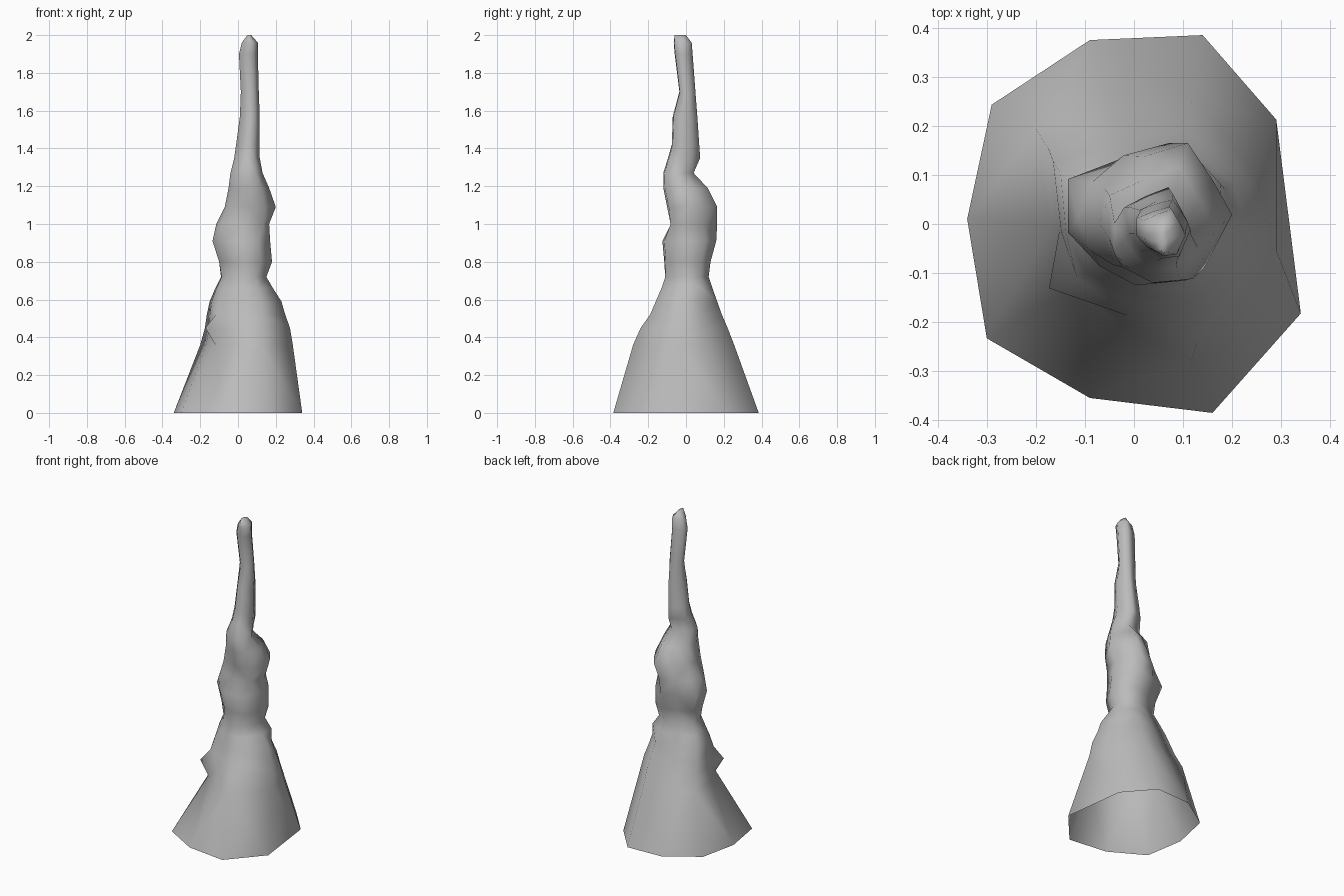
import bpy
import bmesh

default_cube = bpy.data.objects.get("Cube")
if default_cube:
    bpy.data.objects.remove(default_cube, do_unlink=True)

# Nine-sided outlines in hundredths: broad foot, ledge of the skirt, twisted trunk
FOOT = [(-34, 1), (-29, 24), (-9, 37), (14, 38), (29, 21),
        (34, -18), (16, -38), (-9, -35), (-30, -23)]
LEDGE = [(-17, 0), (-20, 19), (-5, 22), (11, 25), (24, 10),
         (28, -5), (11, -27), (-4, -19), (-17, -13)]
TRUNK = [(-13, -1), (-13, 10), (-2, 14), (9, 17), (15, 9),
         (20, 1), (13, -11), (2, -12), (-6, -8)]
LEDGE_HEIGHT, TRUNK_HEIGHT = 36, 80

# Each ring in hundredths: height, left edge, right edge, front edge, back edge
RINGS = [
    (0, -34, 34, -38.5, 38.5),
    (36, -20, 29, -28, 25.5),
    (45, -17.5, 27.5, -24, 22),
    (52, -16.5, 25, -19, 19),
    (59, -15, 23, -16, 16.5),
    (66, -12, 18.5, -13, 14),
    (72, -9, 15, -11, 12),
    (80, -10, 18, -11.5, 13),
    (91, -13.5, 17, -12.5, 16),
    (100, -11.5, 16.5, -8, 16.5),
    (109, -7, 20, -10, 16.5),
    (119, -5, 16.5, -12, 11.5),
    (127, -4, 13, -12, 4),
    (135, -2, 11.5, -9.5, 7.5),
    (142, -1, 11.5, -7.5, 7),
    (157, 1, 11.5, -7, 6),
    (170, 1.5, 11, -3.5, 5),
    (190, 0.5, 10.5, -6, 3.5),
    (196, 2, 10.5, -6.5, 3),
    (200, 5, 7, -6, 0),
]

# Knobs and hollows: (ring height, corner) moved sideways, in hundredths
NUDGES = {
    (36, 8): (5, 1), (45, 8): (-4, 0),
    (66, 4): (3, 2), (72, 4): (2, 2), (80, 4): (2, 2), (91, 4): (2, 2),
    (100, 1): (3, -2), (100, 6): (3, -1), (100, 8): (-3, -1),
    (109, 1): (1, -3), (109, 8): (-3, -2), (119, 8): (-2, 0),
}


def normalise(outline):
    """Scale an outline so that both axes run from zero to one."""
    axes = []
    for values in zip(*outline):
        low, high = min(values), max(values)
        axes.append([(value - low) / (high - low) for value in values])
    return list(zip(*axes))


def ring_outline(height):
    """Foot on the ground, then a blend from the ledge to the trunk."""
    if height < LEDGE_HEIGHT:
        return normalise(FOOT)
    blend = min((height - LEDGE_HEIGHT) / (TRUNK_HEIGHT - LEDGE_HEIGHT), 1)
    pairs = zip(normalise(LEDGE), normalise(TRUNK))
    return normalise([(a[0] + (b[0] - a[0]) * blend,
                       a[1] + (b[1] - a[1]) * blend) for a, b in pairs])


def make_material(name, colour):
    material = bpy.data.materials.new(name)
    material.use_nodes = True
    material.diffuse_color = colour
    shader = material.node_tree.nodes["Principled BSDF"]
    shader.inputs["Base Color"].default_value = colour
    shader.inputs["Roughness"].default_value = 0.8
    return material


# Loft the rings into one rock spire, open underneath
bm = bmesh.new()
previous = None
for height, left, right, front, back in RINGS:
    ring = []
    for corner, (u, v) in enumerate(ring_outline(height)):
        dx, dy = NUDGES.get((height, corner), (0, 0))
        x = left + (right - left) * u + dx
        y = front + (back - front) * v + dy
        ring.append(bm.verts.new((x / 100, y / 100, height / 100)))
    if previous:
        for i in range(len(ring)):
            j = (i + 1) % len(ring)
            bm.faces.new((previous[i], previous[j], ring[j], ring[i]))
    previous = ring
bm.faces.new(previous)
bmesh.ops.recalc_face_normals(bm, faces=bm.faces)
bmesh.ops.triangulate(bm, faces=bm.faces)
for face in bm.faces:
    face.smooth = True

mesh = bpy.data.meshes.new("rock_spire")
bm.to_mesh(mesh)
bm.free()
mesh.materials.append(make_material("grey stone", (0.5, 0.5, 0.5, 1)))
spire = bpy.data.objects.new("rock_spire", mesh)
bpy.context.collection.objects.link(spire)
